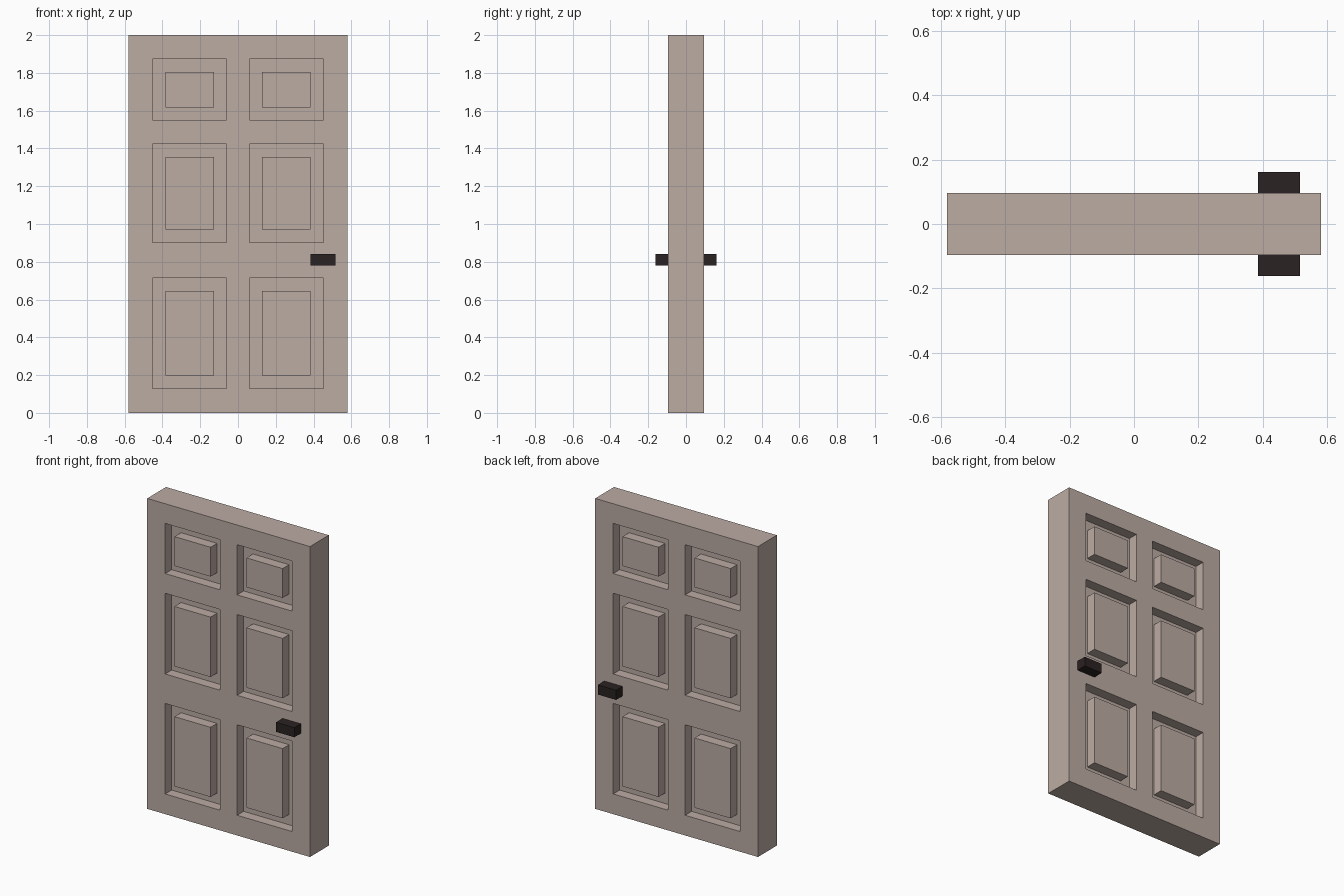
import bpy, bmesh, math
from mathutils import Matrix

if "Cube" in bpy.data.objects:
    bpy.data.objects.remove(bpy.data.objects["Cube"], do_unlink=True)

HALF_W, HALF_T, HEIGHT = 0.58, 0.096, 2.0
RECESS, MARGIN = 0.066, 0.067
X_CUTS = [-HALF_W, -0.452, -0.061, 0.061, 0.452, HALF_W]
Z_CUTS = [0, 0.13, 0.713, 0.903, 1.423, 1.55, 1.873, HEIGHT]


def make_material(name, color):
    mat = bpy.data.materials.new(name)
    mat.use_nodes = True
    mat.diffuse_color = color
    mat.node_tree.nodes["Principled BSDF"].inputs["Base Color"].default_value = color
    return mat


def add_object(name, bm, mat):
    mesh = bpy.data.meshes.new(name)
    bm.to_mesh(mesh)
    bm.free()
    mesh.materials.append(mat)
    obj = bpy.data.objects.new(name, mesh)
    bpy.context.collection.objects.link(obj)
    return obj


def extrude_face(bm, face, y):
    """Extrude one face straight to the given y and return its cap."""
    geom = bmesh.ops.extrude_face_region(bm, geom=[face])["geom"]
    cap = next(g for g in geom if isinstance(g, bmesh.types.BMFace))
    if face.is_valid and face is not cap:
        bm.faces.remove(face)
    for v in cap.verts:
        v.co.y = y
    return cap


wood = make_material("beige_paint", (0.503, 0.412, 0.371, 1))
metal = make_material("dark_metal", (0.024, 0.016, 0.016, 1))

# Front face as a grid of stiles, rails and panel cells
bm = bmesh.new()
grid = [[bm.verts.new((x, -HALF_T, z)) for x in X_CUTS] for z in Z_CUTS]
cells = []
for r in range(len(Z_CUTS) - 1):
    for c in range(len(X_CUTS) - 1):
        f = bm.faces.new((grid[r][c], grid[r][c + 1], grid[r + 1][c + 1], grid[r + 1][c]))
        if r % 2 and c % 2:
            cells.append(f)
bm.normal_update()
rim = [e for e in bm.edges if e.is_boundary]

# Sunken field with a raised centre in each cell
for f in cells:
    floor = extrude_face(bm, f, -HALF_T + RECESS)
    floor.normal_update()
    bmesh.ops.inset_individual(bm, faces=[floor], thickness=MARGIN, use_even_offset=True)
    extrude_face(bm, floor, -HALF_T)

# Door edges back to the middle plane, then the other half turned around
side = bmesh.ops.extrude_edge_only(bm, edges=rim)["geom"]
for v in side:
    if isinstance(v, bmesh.types.BMVert):
        v.co.y = 0
copy = bmesh.ops.duplicate(bm, geom=bm.verts[:] + bm.edges[:] + bm.faces[:])["geom"]
bmesh.ops.rotate(bm, cent=(0, 0, 0), matrix=Matrix.Rotation(math.pi, 3, 'Z'),
                 verts=[g for g in copy if isinstance(g, bmesh.types.BMVert)])
bmesh.ops.remove_doubles(bm, verts=bm.verts[:], dist=0.0005)
bmesh.ops.recalc_face_normals(bm, faces=bm.faces[:])
add_object("door_slab", bm, wood)

# Block handles on both sides
for name, s in (("front_handle", -1), ("back_handle", 1)):
    bm = bmesh.new()
    bmesh.ops.create_cube(bm, size=1, matrix=Matrix.Diagonal((0.13, 0.076, 0.062, 1)))
    add_object(name, bm, metal).location = (0.45, s * 0.124, 0.81)
